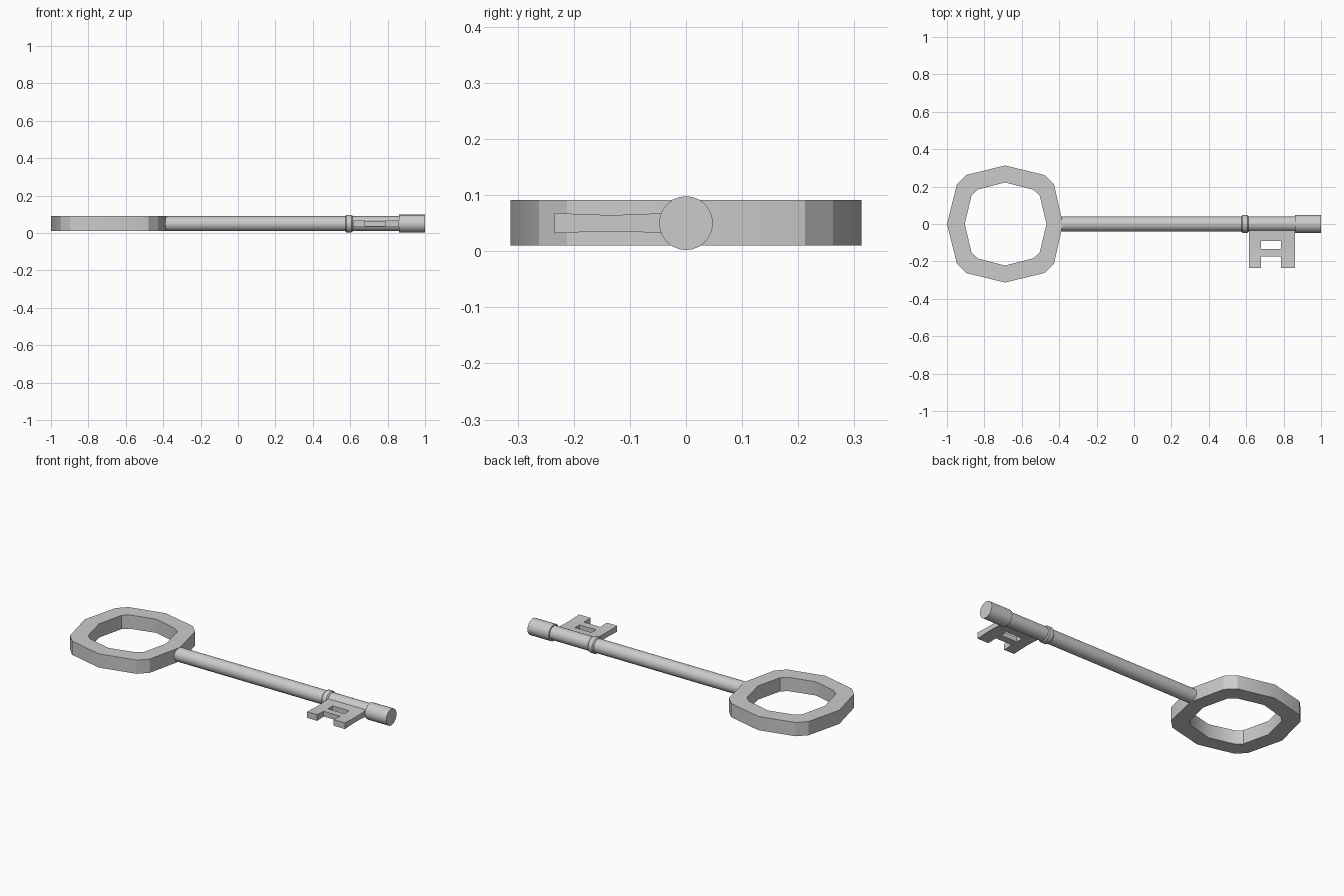
import bpy, bmesh, math

if "Cube" in bpy.data.objects:
    bpy.data.objects.remove(bpy.data.objects["Cube"])

ZC = 0.05  # height of the key's centre line


def finish(bm, name, angle=30):
    bmesh.ops.recalc_face_normals(bm, faces=bm.faces)
    me = bpy.data.meshes.new(name)
    bm.to_mesh(me)
    bm.free()
    ob = bpy.data.objects.new(name, me)
    bpy.context.collection.objects.link(ob)
    bpy.ops.object.select_all(action='DESELECT')
    ob.select_set(True)
    bpy.context.view_layer.objects.active = ob
    bpy.ops.object.shade_smooth_by_angle(angle=math.radians(angle))
    return ob


def lathe_x(name, profile, sides=24):
    """Solid of revolution along x from (x, radius) pairs, with flat caps."""
    bm = bmesh.new()
    rings = [[bm.verts.new((x, r * math.sin(2 * math.pi * i / sides),
                            ZC + r * math.cos(2 * math.pi * i / sides)))
              for i in range(sides)] for x, r in profile]
    for a, b in zip(rings, rings[1:]):
        for i in range(sides):
            j = (i + 1) % sides
            bm.faces.new((a[i], a[j], b[j], b[i]))
    bm.faces.new(rings[0])
    bm.faces.new(rings[-1])
    return finish(bm, name)


def mirrored(half):
    """Closed loop from a half outline that starts and ends on y = 0."""
    return half + [(x, -y) for x, y in half[-2:0:-1]]


# Bow: faceted ring handle
outer = mirrored([(-1, 0), (-0.947, 0.212), (-0.898, 0.262), (-0.69, 0.313),
                  (-0.478, 0.262), (-0.428, 0.212), (-0.38, 0)])
inner = mirrored([(-0.905, 0), (-0.868, 0.155), (-0.835, 0.184), (-0.69, 0.222),
                  (-0.54, 0.184), (-0.505, 0.155), (-0.468, 0)])
bm = bmesh.new()
loops = [[bm.verts.new((x, y, z)) for x, y in pts]
         for pts, z in ((outer, 0.01), (outer, 0.091), (inner, 0.091), (inner, 0.01))]
n = len(outer)
for k in range(4):
    a, b = loops[k], loops[(k + 1) % 4]
    for i in range(n):
        j = (i + 1) % n
        bm.faces.new((a[i], a[j], b[j], b[i]))
finish(bm, "bow")

# Shaft, collar and tip
lathe_x("shaft", [(-0.42, 0.04), (0.88, 0.04)])
lathe_x("collar", [(0.574, 0.042), (0.58, 0.047), (0.606, 0.047), (0.612, 0.042)])
lathe_x("tip", [(0.862, 0.048), (1.0, 0.048)])

# Bit: slotted plate, thinner around its middle
xs = [0.614, 0.68, 0.787, 0.861]
rows = [(-0.02, 0.019), (-0.09, 0.0155), (-0.134, 0.0145), (-0.174, 0.0155), (-0.234, 0.018)]
gaps = {(1, 1), (1, 3)}  # closed slot and open notch
bm = bmesh.new()
top = {}
for i, x in enumerate(xs):
    for j, (y, h) in enumerate(rows):
        top[i, j] = [bm.verts.new((x, y, ZC + s * h)) for s in (1, -1)]
cells = {(i, j) for i in range(3) for j in range(4)} - gaps
for i, j in cells:
    c = [(i, j), (i + 1, j), (i + 1, j + 1), (i, j + 1)]
    for s in (0, 1):
        bm.faces.new([top[p][s] for p in c])
    # walls where the neighbouring cell is empty
    for k, nb in enumerate([(i, j - 1), (i + 1, j), (i, j + 1), (i - 1, j)]):
        if nb not in cells:
            p, q = c[k], c[(k + 1) % 4]
            bm.faces.new((top[p][0], top[q][0], top[q][1], top[p][1]))
finish(bm, "bit")
